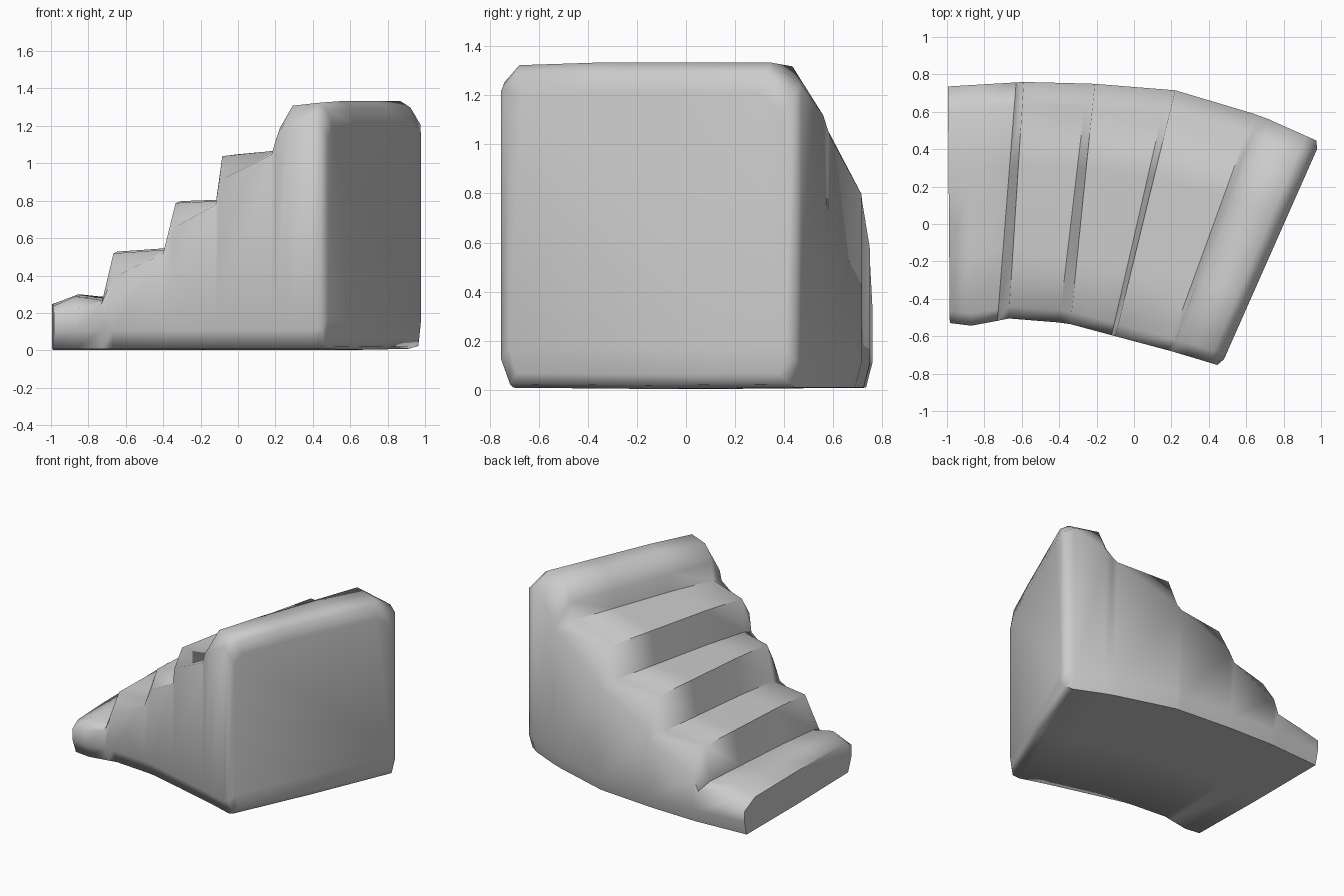
import bpy, bmesh

if "Cube" in bpy.data.objects:
    bpy.data.objects.remove(bpy.data.objects["Cube"])

# Plan outlines of the inner (front) and outer (back) curved walls
FRONT = [(-0.98, -0.53), (-0.86, -0.545), (-0.67, -0.505), (-0.36, -0.53),
         (-0.1, -0.60), (0.2, -0.68), (0.45, -0.755)]
BACK = [(-1.0, 0.735), (-0.58, 0.76), (-0.22, 0.75), (0.22, 0.715),
        (0.45, 0.66), (0.72, 0.56), (1.0, 0.435)]

# Stair profile: front x, back x, tread height, drop at front edge, drop at back edge
PROFILE = [
    (-0.985, -0.995, 0.26, 0.05, 0.06), (-0.87, -0.83, 0.31, 0.08, 0.08),
    (-0.73, -0.63, 0.29, 0.03, 0.03), (-0.67, -0.59, 0.54, 0.14, 0.18),
    (-0.40, -0.25, 0.56, 0.03, 0.04), (-0.34, -0.21, 0.81, 0.14, 0.22),
    (-0.12, 0.18, 0.82, 0.03, 0.04), (-0.10, 0.22, 1.06, 0.14, 0.25),
    (0.18, 0.64, 1.09, 0.03, 0.05), (0.20, 0.67, 1.21, 0.08, 0.14),
    (0.27, 0.72, 1.33, 0.14, 0.20), (0.40, 0.92, 1.345, 0.08, 0.09),
]


def y_at(line, x):
    for (x0, y0), (x1, y1) in zip(line, line[1:]):
        if x <= x1:
            break
    return y0 + (y1 - y0) * (x - x0) / (x1 - x0)


def ring(bm, fx, bx, z, df, db, lift=0.0, inset=0.0):
    """One cross-section slice of the block, from front wall to back wall."""
    fy, by = y_at(FRONT, fx), y_at(BACK, bx)
    low = 0.02 + lift
    section = [(0.03, low), (0, low + 0.1), (0, z - df), (0.05, z - 0.01),
               (0.3, z), (0.65, z), (0.9, z), (1, z - db),
               (1, low + 0.1), (0.98, low), (0.5, low - 0.005)]
    verts = []
    for t, h in section:
        t = inset + t * (1 - 2 * inset)
        verts.append(bm.verts.new((fx + (bx - fx) * t, fy + (by - fy) * t, h)))
    return verts


bm = bmesh.new()
rings = [ring(bm, *p) for p in PROFILE]
# Rounded tall end face
rings.append(ring(bm, 0.445, 0.975, 1.31, 0.08, 0.09, 0.015, 0.0))
rings.append(ring(bm, 0.465, 0.995, 1.22, 0.07, 0.08, 0.06, 0.03))
for a, b in zip(rings, rings[1:]):
    n = len(a)
    for i in range(n):
        j = (i + 1) % n
        bm.faces.new((a[i], a[j], b[j], b[i]))
bm.faces.new(rings[0])
bm.faces.new(rings[-1])
bmesh.ops.recalc_face_normals(bm, faces=bm.faces)

# Curved staircase block
mesh = bpy.data.meshes.new("curved_staircase")
bm.to_mesh(mesh)
bm.free()
stairs = bpy.data.objects.new("curved_staircase", mesh)
bpy.context.collection.objects.link(stairs)
stairs.location.z = -0.012
bpy.context.view_layer.objects.active = stairs
stairs.select_set(True)
bpy.ops.object.shade_smooth_by_angle(angle=1.2)
